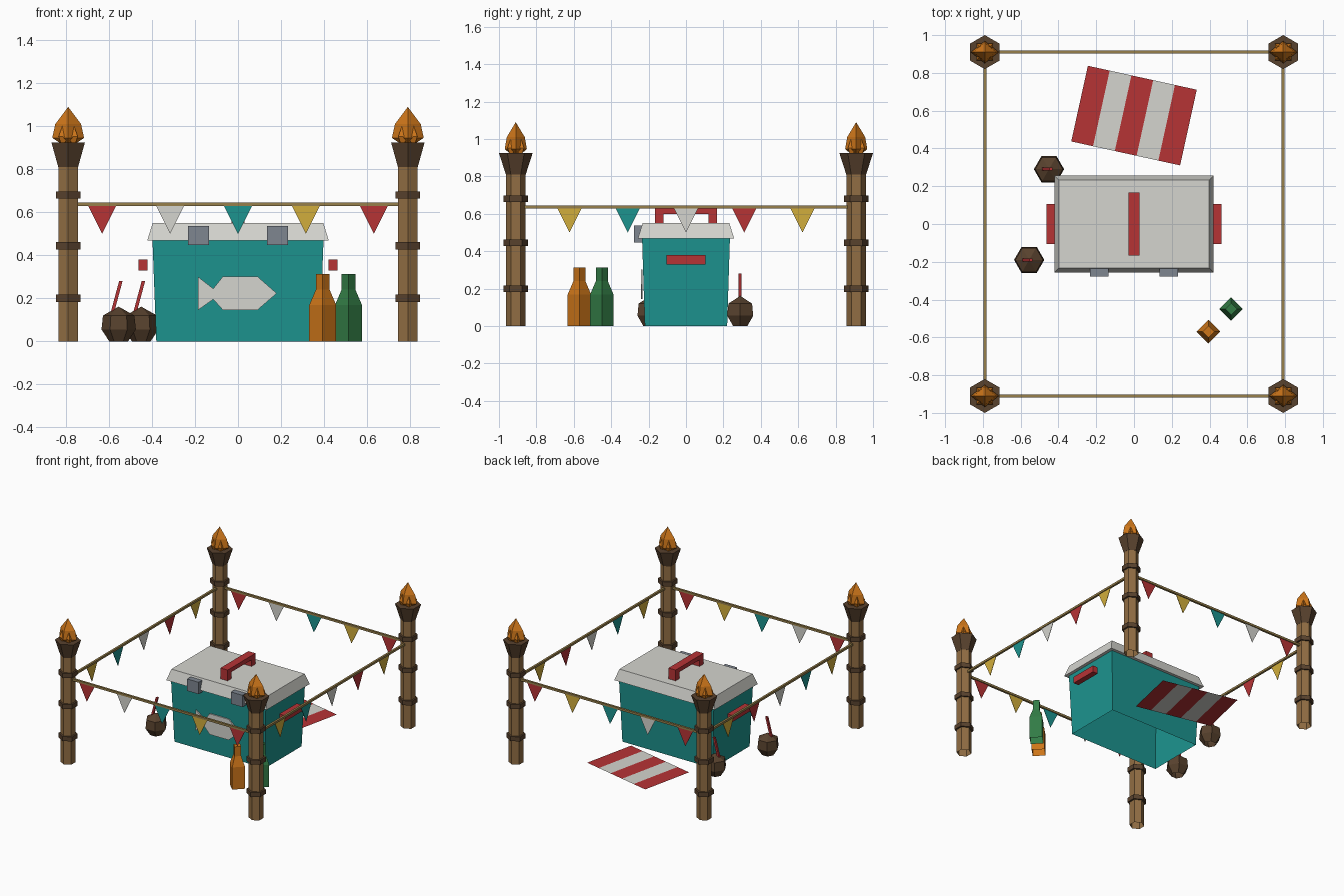
import bpy, bmesh, math
from mathutils import Matrix

cube = bpy.data.objects.get("Cube")
if cube:
    bpy.data.objects.remove(cube)


def material(name, r, g, b):
    m = bpy.data.materials.new(name)
    m.use_nodes = True
    m.diffuse_color = (r, g, b, 1)
    m.node_tree.nodes["Principled BSDF"].inputs["Base Color"].default_value = (r, g, b, 1)
    return m


WHITE = material("off_white", .66, .66, .62)
TEAL = material("teal", .012, .295, .275)
RED = material("red", .47, .033, .036)
YELLOW = material("yellow", .64, .42, .045)
GREY = material("steel_grey", .21, .237, .28)
WOOD = material("wood", .285, .155, .056)
DARK = material("dark_brown", .098, .054, .027)
ORANGE = material("amber", .61, .18, .01)
GREEN = material("bottle_green", .032, .2, .06)
ROPE = material("rope", .31, .215, .07)


def loft(name, rings, mat, matrix=None, open_base=False):
    """Skin equal-length point loops and cap the ends; the base cap is optional."""
    bm = bmesh.new()
    loops = [[bm.verts.new(p) for p in ring] for ring in rings]
    n = len(loops[0])
    for a, b in zip(loops, loops[1:]):
        for i in range(n):
            j = (i + 1) % n
            bm.faces.new((a[i], a[j], b[j], b[i]))
    if not open_base:
        bm.faces.new(loops[0][::-1])
    bm.faces.new(loops[-1])
    bmesh.ops.remove_doubles(bm, verts=bm.verts, dist=.0004)
    if len(rings) > 1:
        bmesh.ops.recalc_face_normals(bm, faces=bm.faces)
    if matrix:
        bm.transform(matrix)
    mesh = bpy.data.meshes.new(name)
    bm.to_mesh(mesh)
    bm.free()
    mesh.materials.append(mat)
    ob = bpy.data.objects.new(name, mesh)
    bpy.context.collection.objects.link(ob)


def turned(name, profile, sides, mat, matrix, start=0, open_base=False):
    """Faceted turned shape from (radius, height) pairs."""
    angles = [start + math.tau * i / sides for i in range(sides)]
    rings = [[(max(r, .0001) * math.cos(a), max(r, .0001) * math.sin(a), z) for a in angles]
             for r, z in profile]
    loft(name, rings, mat, matrix, open_base)


def rect(hx, hy, z, cx=0, cy=0):
    return [(cx - hx, cy - hy, z), (cx + hx, cy - hy, z), (cx + hx, cy + hy, z), (cx - hx, cy + hy, z)]


def box(name, x, y, z, mat):
    cx, cy, hx, hy = sum(x) / 2, sum(y) / 2, (x[1] - x[0]) / 2, (y[1] - y[0]) / 2
    loft(name, [rect(hx, hy, h, cx, cy) for h in z], mat)


def plate(name, outline, thick, mat, matrix):
    """Thin upright plate from an (x, z) outline."""
    loft(name, [[(x, s * thick / 2, z) for x, z in outline] for s in (-1, 1)], mat, matrix)


# Torch posts at the four corners
PX, PY = .79, .91
UP = math.pi / 2
for sx in (-1, 1):
    for sy in (-1, 1):
        at = Matrix.Translation((sx * PX, sy * PY, 0))
        turned("torch_post", [(.052, 0), (.052, .82)], 6, WOOD, at, UP, True)
        for z in (.2, .445, .68):
            turned("post_band", [(.066, z - .017), (.066, z + .017)], 6, DARK, at, UP)
        turned("torch_cup", [(.053, .81), (.09, .925)], 6, DARK, at, UP)
        # Flame: a narrow diamond core with leaning tongues around it
        turned("flame_core", [(.035, .92), (.074, .946), (.06, 1.01), (0, 1.09)], 4, ORANGE,
               at @ Matrix.Diagonal((1, .8, 1, 1)))
        for k in range(4):
            lean = (Matrix.Rotation(math.pi / 4 + k * UP, 4, 'Z') @ Matrix.Translation((.036, 0, .92))
                    @ Matrix.Rotation(-.1, 4, 'Y'))
            turned("flame_tongue", [(.012, 0), (.03, .03), (0, .11)], 4, ORANGE, at @ lean)

# Ropes and bunting on each side
CYCLE = [RED, WHITE, TEAL, YELLOW]
for s in (-1, 1):
    box("rope_along_width", (-PX, PX), (s * PY - .008, s * PY + .008), (.629, .645), ROPE)
    box("rope_along_depth", (s * PX - .008, s * PX + .008), (-PY, PY), (.629, .645), ROPE)
    pennant = [(-.067, .634), (.067, .634), (0, .5)]
    for i in range(5):
        t = (i - 2) * .316
        plate("pennant", pennant, .003, CYCLE[i % 4], Matrix.Translation((t, s * PY, 0)))
        plate("pennant", pennant, .003, CYCLE[(3 - i) % 4],
              Matrix.Translation((s * PX, t * .985, 0)) @ Matrix.Rotation(UP, 4, 'Z'))

# Cool box, hollow underneath
loft("cooler_body", [rect(.38, .22, 0), rect(.398, .235, .475)], TEAL, None, True)
loft("cooler_lid", [rect(.422, .257, .469), rect(.397, .232, .55)], WHITE)
for s in (-1, 1):
    box("side_handle", sorted((s * .42, s * .463)), (-.105, .105), (.33, .38), RED)
    box("lid_handle_leg", (-.03, .03), sorted((s * .12, s * .167)), (.548, .605), RED)
    cx = s * .184
    box("latch", (cx - .048, cx + .048), (-.278, -.232), (.447, .537), GREY)
box("lid_handle_bar", (-.03, .03), (-.167, .167), (.6, .632), RED)
fish = [(-.186, .3), (-.115, .245), (-.07, .302), (.09, .302), (.18, .223),
        (.09, .145), (-.07, .145), (-.115, .195), (-.186, .145)]
plate("fish_emblem", fish, .009, WHITE, Matrix.Translation((0, -.2365, 0)))

# Bottles
for name, mat, x, y in (("amber_bottle", ORANGE, .394, -.57), ("green_bottle", GREEN, .514, -.45)):
    turned(name, [(.063, 0), (.063, .168), (.032, .24), (.032, .313)], 4, mat,
           Matrix.Translation((x, y, 0)), 0, True)

# Coconut drinks with straws
for x, y in ((-.45, .29), (-.555, -.19)):
    turned("coconut", [(.044, 0), (.08, .055), (.073, .12), (0, .161)], 6, DARK,
           Matrix.Translation((x, y, 0)), 0, True)
    loft("straw", [rect(.008, .008, .12, x - .033, y), rect(.008, .008, .28, x + .01, y)], RED)

# Striped towel, a flat sheet just above the ground
turn = Matrix.Translation((0, .574, .04)) @ Matrix.Rotation(math.radians(-12.4), 4, 'Z')
STRIPE = .118
for i in range(5):
    loft("towel_stripe", [rect(STRIPE / 2, .205, 0, (i - 2) * STRIPE)],
         WHITE if i % 2 else RED, turn, True)
